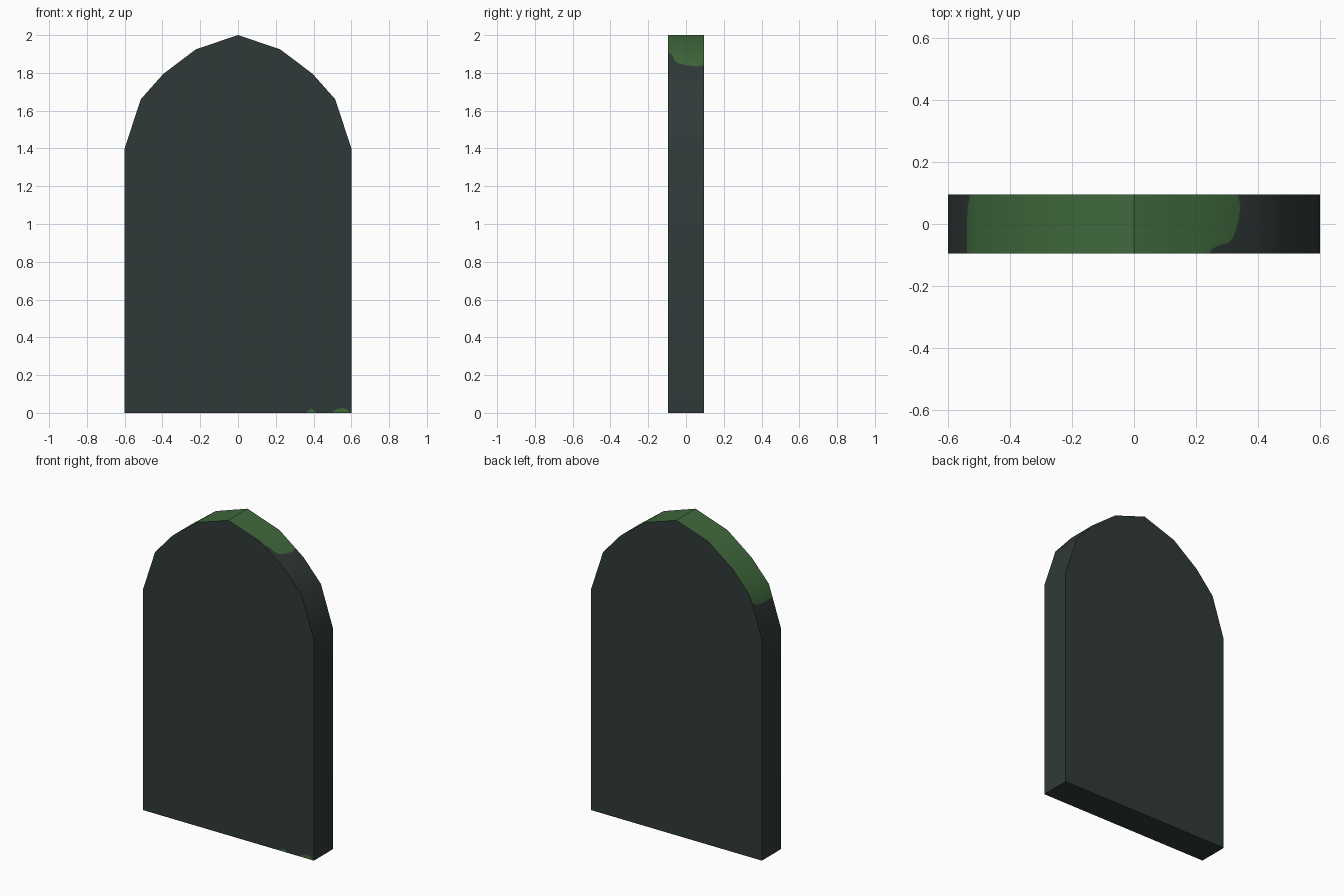
import bpy, bmesh, math

if "Cube" in bpy.data.objects:
    bpy.data.objects.remove(bpy.data.objects["Cube"])

def material(name, rgb):
    m = bpy.data.materials.new(name)
    m.diffuse_color = (*rgb, 1)
    m.use_nodes = True
    m.node_tree.nodes["Principled BSDF"].inputs["Base Color"].default_value = m.diffuse_color
    return m

stone = material("dark stone", (0.0296, 0.0423, 0.0395))
moss = material("moss green", (0.051, 0.141, 0.046))

# Half outline of the arch, from shoulder to tip
arch = [(0.6, 1.4), (0.515, 1.66), (0.395, 1.795), (0.223, 1.925), (0, 2.0)]

def arch_z(x):
    x = abs(x)
    for (x0, z0), (x1, z1) in zip(arch, arch[1:]):
        if x1 <= x <= x0:
            return z0 + (z1 - z0) * (x0 - x) / (x0 - x1)

# Moss edge across the thickness: y, left x, right x
moss_edge = [(-0.096, -0.54, 0.245), (-0.08, -0.54, 0.254), (-0.07, -0.54, 0.272),
             (-0.06, -0.54, 0.306), (-0.045, -0.54, 0.32), (0, -0.54, 0.335),
             (0.055, -0.537, 0.344), (0.096, -0.53, 0.336)]

# Moss specks on the front foot: points along the bottom and above it
specks = [[(0.36, 0), (0.375, 0.015), (0.39, 0.022), (0.402, 0.012), (0.415, 0)],
          [(0.5, 0), (0.52, 0.019), (0.555, 0.027), (0.58, 0.018), (0.592, 0)]]

bm = bmesh.new()
rings = []
for y, left, right in moss_edge:
    foot = [(-0.6, 0)] + [p for s in specks for p in (s[0], s[-1])] + [(0.6, 0)]
    top = [p[0] for p in arch] + [-p[0] for p in arch[:-1]] + [left, right]
    pts = foot + [(x, arch_z(x)) for x in sorted(top, reverse=True)]
    rings.append([bm.verts.new((x, y, z)) for x, z in pts])

# Rim strips, mossy between the two edges on the top
n = len(rings[0])
for r, (a, b) in enumerate(zip(rings, rings[1:])):
    for i in range(n):
        j = (i + 1) % n
        f = bm.faces.new((a[i], a[j], b[j], b[i]))
        c = f.calc_center_median()
        lo = (moss_edge[r][1] + moss_edge[r + 1][1]) / 2
        hi = (moss_edge[r][2] + moss_edge[r + 1][2]) / 2
        f.material_index = int(c.z > 1.5 and lo < c.x < hi)

# Back face, then front face with the specks cut in
bm.faces.new(rings[-1])
front = rings[0]
loop = [front[0]]
for k, s in enumerate(specks):
    a, b = front[1 + 2 * k], front[2 + 2 * k]
    bumps = [bm.verts.new((x, -0.096, z)) for x, z in s[1:-1]]
    bm.faces.new([a] + bumps + [b]).material_index = 1
    loop += [a] + bumps + [b]
bm.faces.new(loop + front[5:])
bmesh.ops.recalc_face_normals(bm, faces=bm.faces)

mesh = bpy.data.meshes.new("arched_slab")
bm.to_mesh(mesh)
bm.free()
mesh.materials.append(stone)
mesh.materials.append(moss)
slab = bpy.data.objects.new("arched_slab", mesh)
bpy.context.collection.objects.link(slab)
bpy.context.view_layer.objects.active = slab
slab.select_set(True)
bpy.ops.object.shade_smooth_by_angle(angle=math.radians(30))
